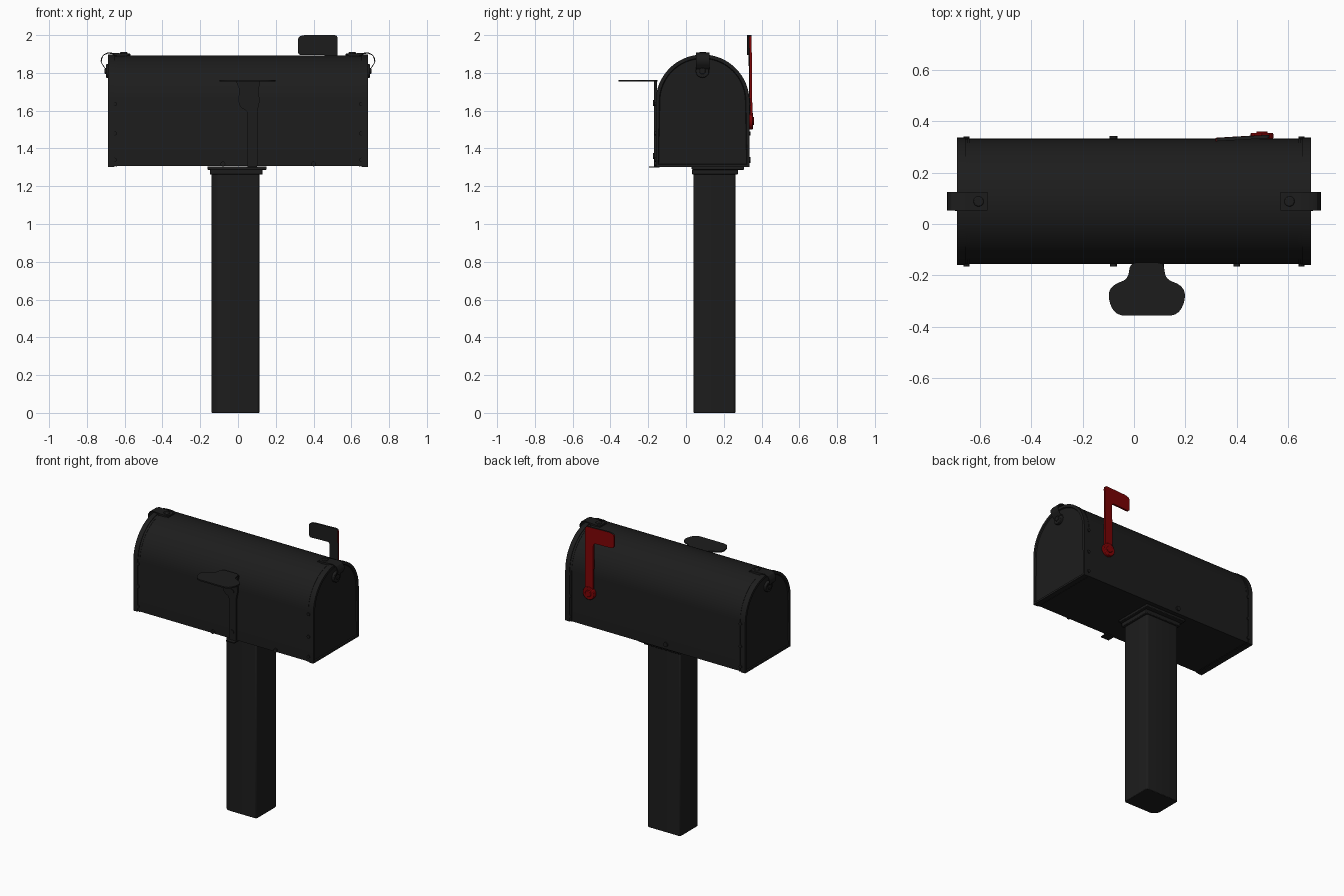
import bpy, bmesh, math
from mathutils import Vector

if "Cube" in bpy.data.objects:
    bpy.data.objects.remove(bpy.data.objects["Cube"])


def material(name, rgb):
    m = bpy.data.materials.new(name)
    m.diffuse_color = (*rgb, 1)
    m.use_nodes = True
    m.node_tree.nodes["Principled BSDF"].inputs["Base Color"].default_value = m.diffuse_color
    return m


BLACK = material("black metal", (0.012, 0.012, 0.012))
RED = material("flag red", (0.21, 0.001, 0.0015))


def finish(name, bm, mats, bevel=0):
    bmesh.ops.recalc_face_normals(bm, faces=bm.faces)
    me = bpy.data.meshes.new(name)
    bm.to_mesh(me)
    bm.free()
    for m in mats:
        me.materials.append(m)
    me.shade_smooth()
    me.set_sharp_from_angle(angle=math.radians(30))
    ob = bpy.data.objects.new(name, me)
    bpy.context.collection.objects.link(ob)
    if bevel:
        b = ob.modifiers.new("bevel", 'BEVEL')
        b.width, b.segments, b.limit_method = bevel, 2, 'ANGLE'
    return ob


def prism_bm(outline, axis, lo, hi):
    """Extrude a 2D outline along an axis from lo to hi."""
    place = {'x': lambda u, v, d: (d, u, v),
             'y': lambda u, v, d: (u, d, v),
             'z': lambda u, v, d: (u, v, d)}[axis]
    bm = bmesh.new()
    a = [bm.verts.new(place(u, v, lo)) for u, v in outline]
    b = [bm.verts.new(place(u, v, hi)) for u, v in outline]
    bm.faces.new(a)
    bm.faces.new(b[::-1])
    n = len(a)
    for i in range(n):
        j = (i + 1) % n
        bm.faces.new((a[i], a[j], b[j], b[i]))
    bmesh.ops.recalc_face_normals(bm, faces=bm.faces)
    return bm


def prism(name, outline, axis, lo, hi, mat=BLACK, bevel=0):
    return finish(name, prism_bm(outline, axis, lo, hi), [mat], bevel)


def rect(u0, u1, v0, v1):
    return [(u0, v0), (u1, v0), (u1, v1), (u0, v1)]


def circle(u, v, r, n=20):
    return [(u + r * math.cos(2 * math.pi * i / n), v + r * math.sin(2 * math.pi * i / n)) for i in range(n)]


def rounded(points, r, steps=5):
    """Round every corner of a polygon."""
    out, n = [], len(points)
    for i in range(n):
        p0, p, p1 = (Vector(points[(i + k) % n]) for k in (-1, 0, 1))
        a = p + (p0 - p).normalized() * min(r, (p0 - p).length * 0.48)
        b = p + (p1 - p).normalized() * min(r, (p1 - p).length * 0.48)
        for s in range(steps + 1):
            t = s / steps
            q = a * (1 - t) ** 2 + p * 2 * t * (1 - t) + b * t * t
            out.append((q.x, q.y))
    return out


def arch(inset=0, n=32):
    """Box cross-section: flat bottom, straight sides, round top."""
    cy, cz, r, base = 0.088, 1.649, 0.248 - inset, 1.302 + inset
    pts = [(cy - r, base), (cy + r, base)]
    pts += [(cy + r * math.cos(math.pi * i / n), cz + r * math.sin(math.pi * i / n)) for i in range(n + 1)]
    return pts


# Post with one wider worn corner, and stepped cap
post = [(-0.14, 0.07), (-0.11, 0.04), (0.113, 0.04), (0.113, 0.262), (-0.14, 0.262)]
prism("post", rounded(post, 0.015, 3), 'z', 0, 1.28, bevel=0.006)
prism("cap_lower", rect(-0.148, 0.13, 0.033, 0.275), 'z', 1.262, 1.29, bevel=0.004)
prism("cap_upper", rect(-0.162, 0.152, 0.03, 0.308), 'z', 1.287, 1.304, bevel=0.004)

# Box shell
prism("box_shell", arch(0.004), 'x', -0.67, 0.67)

for side, s in (("left", -1), ("right", 1)):
    # Door with raised rim and recessed panel
    bm = prism_bm(arch(), 'x', *sorted((s * 0.655, s * 0.688)))
    end = [f for f in bm.faces if f.normal.x * s > 0.9]
    bmesh.ops.inset_individual(bm, faces=end, thickness=0.018, depth=0)
    bmesh.ops.inset_individual(bm, faces=end, thickness=0.004, depth=-0.007)
    finish(side + "_door", bm, [BLACK])
    prism(side + "_seam_band", arch(0.002), 'x', *sorted((s * 0.64, s * 0.648)))

    # Rivets along the door seam
    for z in (1.34, 1.48, 1.635):
        prism(side + "_seam_rivet", circle(s * 0.652, z, 0.011, 12), 'y', -0.166, -0.15)
        prism(side + "_seam_rivet", circle(s * 0.652, z, 0.011, 12), 'y', 0.325, 0.341)

    # Latch strap hooked over the door
    path = [(0.57, 1.899), (0.64, 1.905), (0.69, 1.908), (0.712, 1.898),
            (0.725, 1.878), (0.727, 1.862), (0.72, 1.842), (0.703, 1.825)]
    top = [(s * x, z) for x, z in path]
    under = [(s * (x - 0.005 * (i > 3)), z - 0.006) for i, (x, z) in enumerate(path)]
    prism(side + "_latch_strap", top + under[::-1], 'y', 0.053, 0.125)
    prism(side + "_latch_base", rounded(rect(*sorted((s * 0.572, s * 0.665)), 0.054, 0.123), 0.03), 'z', 1.885, 1.903)
    prism(side + "_latch_rivet", circle(s * 0.605, 0.088, 0.02), 'z', 1.89, 1.91, bevel=0.004)
    prism(side + "_door_knob", circle(0.087, 1.81, 0.036), 'x', *sorted((s * 0.675, s * 0.7)), bevel=0.004)
    prism(side + "_knob_centre", circle(0.087, 1.81, 0.017), 'x', *sorted((s * 0.69, s * 0.706)), bevel=0.004)

# Bottom rivets on the long sides
for x in (-0.08, 0.4):
    prism("bottom_rivet", circle(x, 1.318, 0.013, 12), 'y', -0.166, -0.15)
prism("back_rivet", circle(-0.08, 1.34, 0.016, 12), 'y', 0.325, 0.342)

# Front bracket: shelf, upright and foot
half_shelf = [(0.066, -0.15), (0.072, -0.215), (0.13, -0.235), (0.152, -0.27), (0.14, -0.325), (0.11, -0.357)]
shelf = [(0.05 + x, y) for x, y in half_shelf] + [(0.05 - x, y) for x, y in half_shelf[::-1]]
prism("bracket_shelf", rounded(shelf, 0.03), 'z', 1.754, 1.763)
upright = [(0.12, 1.76), (0.108, 1.71), (0.115, 1.65), (0.103, 1.60), (0.103, 1.30),
           (0.048, 1.30), (0.048, 1.60), (0.015, 1.615), (0.0, 1.65), (0.008, 1.71), (-0.012, 1.76)]
prism("bracket_upright", rounded(upright, 0.015, 3), 'y', -0.169, -0.153)
prism("bracket_foot", rect(0.045, 0.107, -0.195, -0.14), 'z', 1.298, 1.305)
for z in (1.64, 1.36):
    prism("bracket_rivet", circle(0.072, z, 0.016, 14), 'y', -0.174, -0.16)

# Signal flag, slightly turned inward: red with black inner face and top edge
shape = [(0.468, 1.53), (0.468, 1.895), (0.317, 1.895), (0.317, 1.99), (0.345, 2.0), (0.528, 2.0), (0.528, 1.53)]
bm = prism_bm(rounded(shape, 0.02), 'y', 0.337, 0.35)
for f in bm.faces:
    f.material_index = 1 if f.normal.y < -0.5 or f.normal.z > 0.5 else 0
for v in bm.verts:
    v.co.y += 0.06 * (v.co.x - 0.5) - 0.01 * (v.co.z - 1.55)
finish("signal_flag", bm, [RED, BLACK])
prism("flag_pivot", circle(0.498, 1.545, 0.044), 'y', 0.33, 0.355, RED, bevel=0.004)
prism("flag_pivot_pin", circle(0.498, 1.545, 0.022), 'y', 0.35, 0.361, RED, bevel=0.003)
